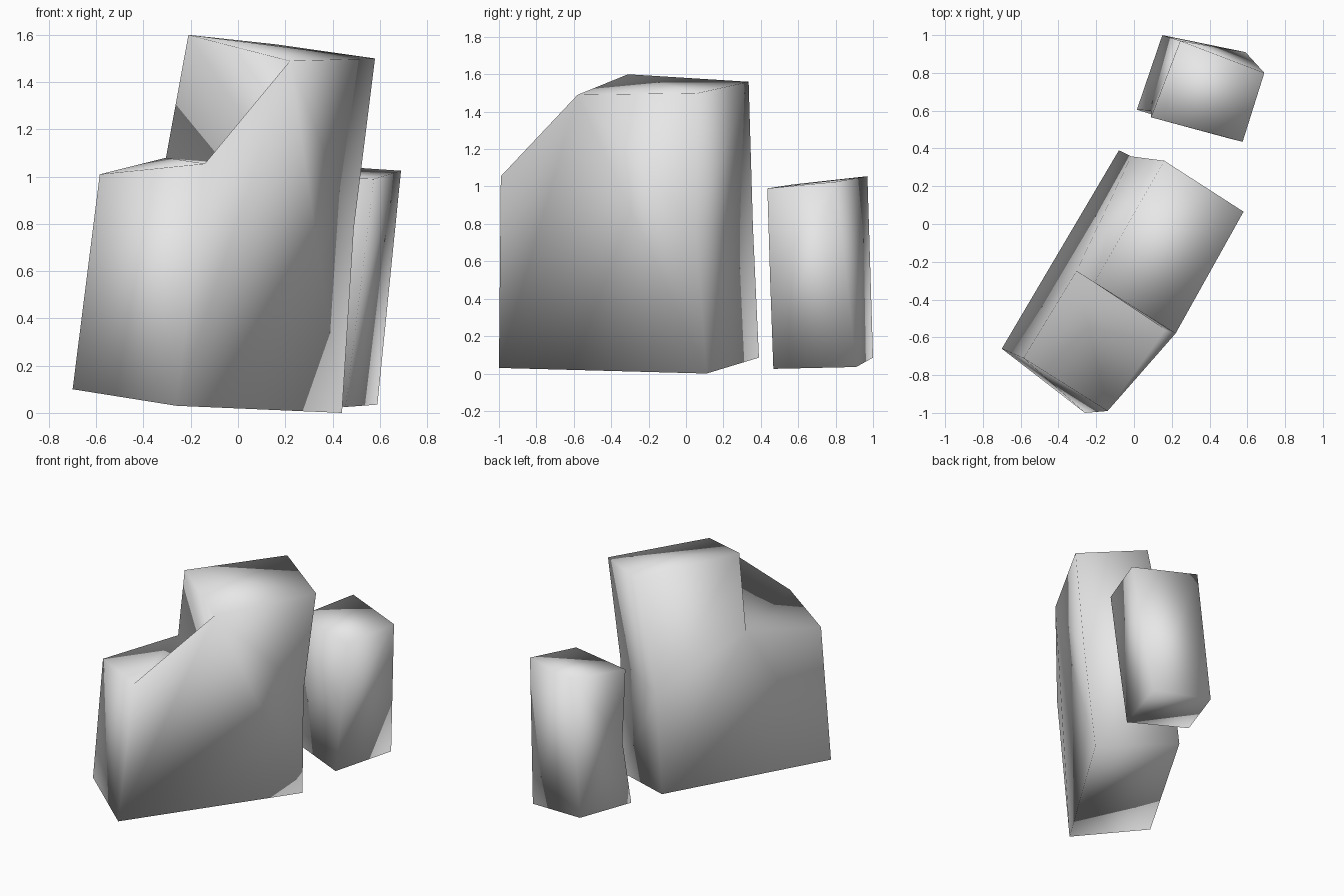
import bpy
import bmesh
from mathutils import Vector

default_cube = bpy.data.objects.get("Cube")
if default_cube:
    bpy.data.objects.remove(default_cube, do_unlink=True)


def make_material(name, colour):
    material = bpy.data.materials.new(name)
    material.use_nodes = True
    material.diffuse_color = colour
    for node in material.node_tree.nodes:
        if node.type == "BSDF_PRINCIPLED":
            node.inputs["Base Color"].default_value = colour
    return material


def make_slab(name, near_profile, far_profile, material):
    """Bridge two matching side profiles into one closed, softly shaded slab."""
    bm = bmesh.new()
    near = [bm.verts.new(Vector(point)) for point in near_profile]
    far = [bm.verts.new(Vector(point)) for point in far_profile]
    count = len(near)
    bm.faces.new(near)
    bm.faces.new(list(reversed(far)))
    for i in range(count):
        following = (i + 1) % count
        bm.faces.new((near[i], far[i], far[following], near[following]))
    bmesh.ops.triangulate(bm, faces=bm.faces[:])
    bmesh.ops.recalc_face_normals(bm, faces=bm.faces[:])
    for face in bm.faces:
        face.smooth = True
    mesh = bpy.data.meshes.new(name)
    bm.to_mesh(mesh)
    bm.free()
    mesh.materials.append(material)
    slab = bpy.data.objects.new(name, mesh)
    bpy.context.scene.collection.objects.link(slab)
    return slab


stone_grey = make_material("stone grey", (0.8, 0.8, 0.8, 1.0))

# Stepped leaning block: low front shelf, tall rear, dented end wall
make_slab(
    "stepped_block",
    [
        (-.26, -1, .03), (-.14, -.99, 1.055), (.165, -.56, 1.04),
        (.22, -.58, 1.49), (.58, .065, 1.5), (.49, .05, .78), (.44, .11, 0),
    ],
    [
        (-.7, -.66, .1), (-.585, -.71, 1.01), (-.305, -.25, 1.08),
        (-.21, -.31, 1.6), (.16, .335, 1.56), (-.015, .358, .78), (-.08, .39, .085),
    ],
    stone_grey,
)

# Separate small block: leaning box with a dent on its inner corner
make_slab(
    "small_block",
    [
        (.59, .91, .035), (.69, .8, 1.025), (.575, .435, .99),
        (.515, .45, .5), (.455, .467, .025),
    ],
    [
        (.15, 1, .085), (.245, .97, 1.055), (.09, .565, 1.01),
        (.09, .6, .5), (.015, .605, .08),
    ],
    stone_grey,
)
